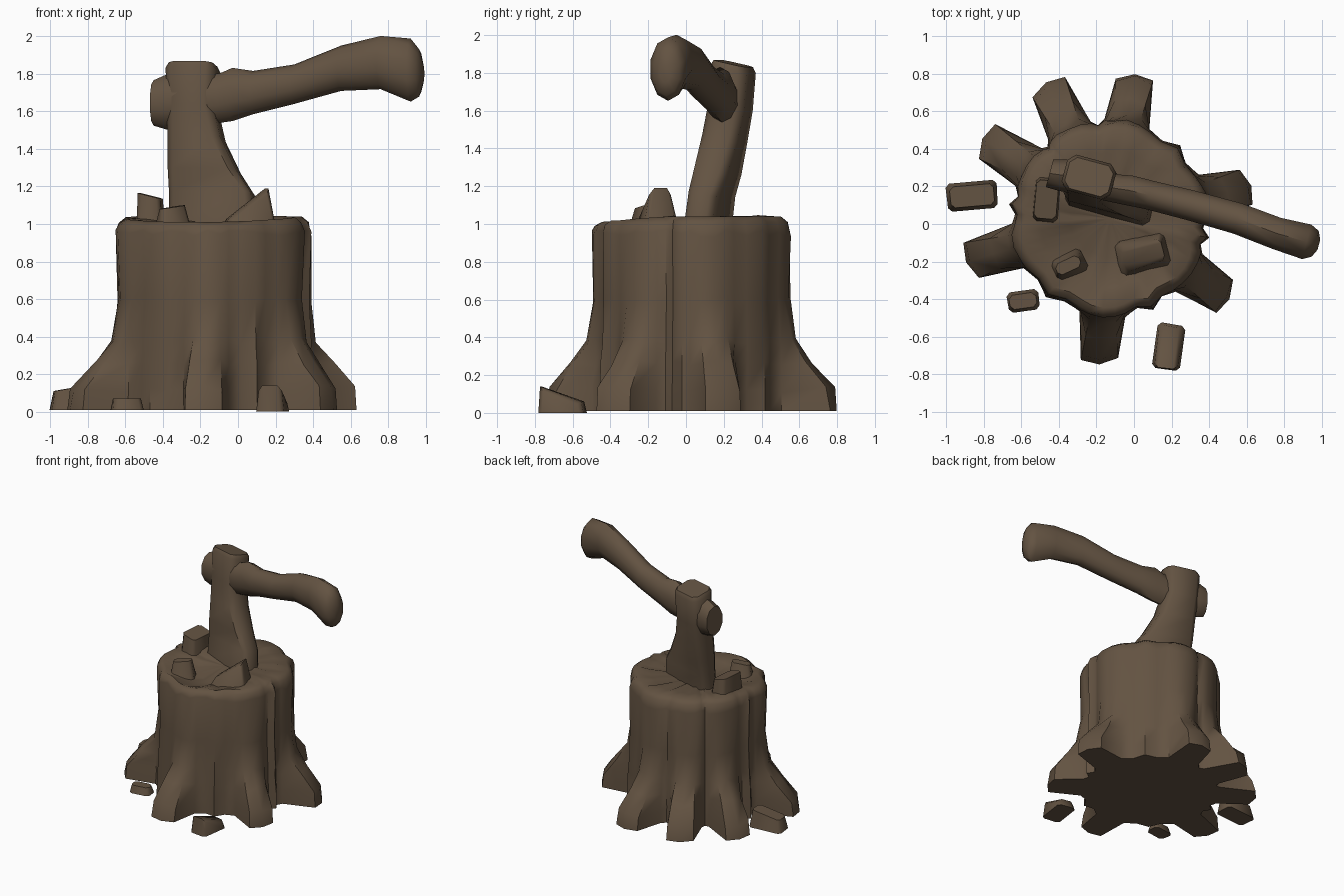
import bpy, bmesh, math, random
from mathutils import Vector, Matrix

random.seed(4)
cube = bpy.data.objects.get("Cube")
if cube:
    bpy.data.objects.remove(cube, do_unlink=True)

wood = bpy.data.materials.new("brown wood")
wood.use_nodes = True
COLOUR = (0.125, 0.086, 0.054, 1)
wood.diffuse_color = COLOUR
wood.node_tree.nodes["Principled BSDF"].inputs["Base Color"].default_value = COLOUR


def finish(name, bm, angle):
    bmesh.ops.recalc_face_normals(bm, faces=bm.faces)
    mesh = bpy.data.meshes.new(name)
    bm.to_mesh(mesh)
    bm.free()
    mesh.materials.append(wood)
    obj = bpy.data.objects.new(name, mesh)
    bpy.context.collection.objects.link(obj)
    bpy.ops.object.select_all(action='DESELECT')
    obj.select_set(True)
    bpy.context.view_layer.objects.active = obj
    bpy.ops.object.shade_smooth_by_angle(angle=math.radians(angle))


def loft(name, rings, angle=50):
    """Skin a list of equal-length point rings and cap both ends."""
    bm = bmesh.new()
    rows = [[bm.verts.new(p) for p in ring] for ring in rings]
    n = len(rows[0])
    for a, b in zip(rows, rows[1:]):
        for i in range(n):
            j = (i + 1) % n
            bm.faces.new((a[i], a[j], b[j], b[i]))
    bm.faces.new(rows[0])
    bm.faces.new(rows[-1])
    finish(name, bm, angle)


# Stump: columns of bark around the trunk, with seven roots flaring at the ground
CX, CY = -0.13, 0.03
roots = [(13, 0.765), (80, 0.77), (115, 0.79), (148, 0.79),
         (197, 0.79), (266, 0.77), (326, 0.76)]      # direction, reach
levels = [(0.01, 1, 1), (0.12, 0.93, 1), (0.26, 0.47, 1), (0.38, 0.11, 1),
          (0.60, 0, 0.985), (0.95, 0, 1)]            # height, root flare, trunk scale
columns = []     # angle, trunk radius, ground reach
for k, (ang, reach) in enumerate(roots):
    nxt = roots[(k + 1) % len(roots)][0] + (360 if k == len(roots) - 1 else 0)
    columns += [(ang - 14, 0.51, 0.52), (ang - 7.5, 0.525, reach),
                (ang, 0.53, reach + 0.01), (ang + 7.5, 0.525, reach - 0.025),
                (ang + 13, 0.515, 0.53)]
    gap = nxt - ang - 27
    count = 1 if gap < 15 else 3
    for i in range(count):
        bump = i == 1
        columns.append((ang + 13 + gap * (i + 1) / (count + 1),
                        0.525 if bump else 0.495, 0.54 if bump else 0.50))


def stump_ring(z, amount, scale=1.0, dip=0.0, rough=0.0):
    ring = []
    for ang, trunk, reach in columns:
        a = math.radians(ang)
        r = (trunk + (reach - trunk) * amount) * scale
        low = dip * max(0, math.cos(a - math.radians(255))) + random.uniform(-rough, rough)
        ring.append((CX + r * math.cos(a), CY + r * math.sin(a), z - low))
    return ring


rings = [stump_ring(*level) for level in levels]
for ring in rings[1:]:       # uneven bark
    for i, (x, y, z) in enumerate(ring):
        s = 1 + random.uniform(-0.012, 0.012)
        ring[i] = (CX + (x - CX) * s, CY + (y - CY) * s, z + random.uniform(-0.02, 0.02))
rings += [stump_ring(1.01, 0, 0.97, 0.02), stump_ring(1.04, 0, 0.90, 0.03),
          stump_ring(1.035, 0, 0.70, 0.06, 0.012), stump_ring(1.025, 0, 0.4, 0.08, 0.01),
          stump_ring(1.0, 0, 0.06)]
loft("stump", rings)

# Axe: both parts share one heading, turned slightly toward the front
U = Vector((math.cos(math.radians(-15)), math.sin(math.radians(-15)), 0))
V = Vector((-U.y, U.x, 0))


def head_ring(z, back, front, half, y):
    c = 0.4 * half
    outline = [(back + c, -half), (front - c, -half), (front, -half + c), (front, half - c),
               (front - c, half), (back + c, half), (back, half - c), (back, -half + c)]
    base = Vector((-0.24, y, z))
    return [base + U * u + V * v - Vector((0, 0, 0.22 * v)) for u, v in outline]


loft("axe_head", [head_ring(*s) for s in [
    (0.98, -0.12, 0.35, 0.075, 0.145), (1.16, -0.12, 0.33, 0.075, 0.165),
    (1.28, -0.125, 0.25, 0.088, 0.185), (1.45, -0.125, 0.165, 0.095, 0.21),
    (1.62, -0.13, 0.125, 0.098, 0.235), (1.82, -0.135, 0.135, 0.098, 0.25),
    (1.85, -0.12, 0.12, 0.085, 0.25)]])


def handle_ring(x, y, z, hz, hw):
    ring = []
    for i in range(10):
        a = math.tau * (i + 0.5) / 10
        ring.append(Vector((x, y, z)) + V * hw * math.cos(a)
                    + Vector((0, 0, 1.05 * hz * math.sin(a))))
    return ring


loft("axe_handle", [handle_ring(*s) for s in [
    (-0.45, 0.27, 1.645, 0.115, 0.08), (-0.38, 0.26, 1.65, 0.14, 0.09),
    (-0.10, 0.19, 1.67, 0.125, 0.08), (-0.03, 0.18, 1.69, 0.135, 0.085),
    (0.08, 0.155, 1.70, 0.11, 0.082), (0.30, 0.10, 1.745, 0.10, 0.085),
    (0.55, 0.03, 1.83, 0.115, 0.088), (0.76, -0.05, 1.86, 0.135, 0.09),
    (0.92, -0.095, 1.82, 0.16, 0.10), (0.965, -0.105, 1.805, 0.12, 0.075),
    (0.985, -0.11, 1.80, 0.05, 0.03)]])


# Loose wood chips: tapered blocks with sloping tops
def chip(name, loc, size, yaw=0, taper=0.75, slope=0.0):
    bm = bmesh.new()
    bmesh.ops.create_cube(bm, size=1)
    for v in bm.verts:
        top = v.co.z > 0
        kx, ky = ((1 + taper) / 2, taper) if top else (1, 1)
        z = size[2] + slope * v.co.x if top else 0
        jitter = random.uniform(0.92, 1.05)
        v.co = (v.co.x * size[0] * kx * jitter, v.co.y * size[1] * ky, z)
    uprights = [e for e in bm.edges if abs(e.verts[0].co.z - e.verts[1].co.z) > 0.05]
    bmesh.ops.bevel(bm, geom=uprights, offset=0.02, segments=1, affect='EDGES')
    bm.transform(Matrix.Translation(loc) @ Matrix.Rotation(math.radians(yaw), 4, 'Z'))
    finish(name, bm, 50)


chip("ground_chip_left", (-0.865, 0.15, 0.01), (0.27, 0.15, 0.12), 5, 0.75, 0.04)
chip("ground_chip_small", (-0.59, -0.41, 0.01), (0.17, 0.11, 0.06), 8, 0.7)
chip("ground_chip_front", (0.185, -0.655, 0.0), (0.25, 0.15, 0.10), 82, 0.8, -0.08)
chip("top_chip_right", (0.05, -0.16, 0.96), (0.28, 0.2, 0.15), 14, 0.55, 0.16)
chip("top_chip_left", (-0.465, 0.13, 1.0), (0.13, 0.24, 0.15), -5, 0.85, -0.03)
chip("top_chip_front", (-0.35, -0.22, 0.96), (0.19, 0.13, 0.13), 25, 0.5, 0.02)
